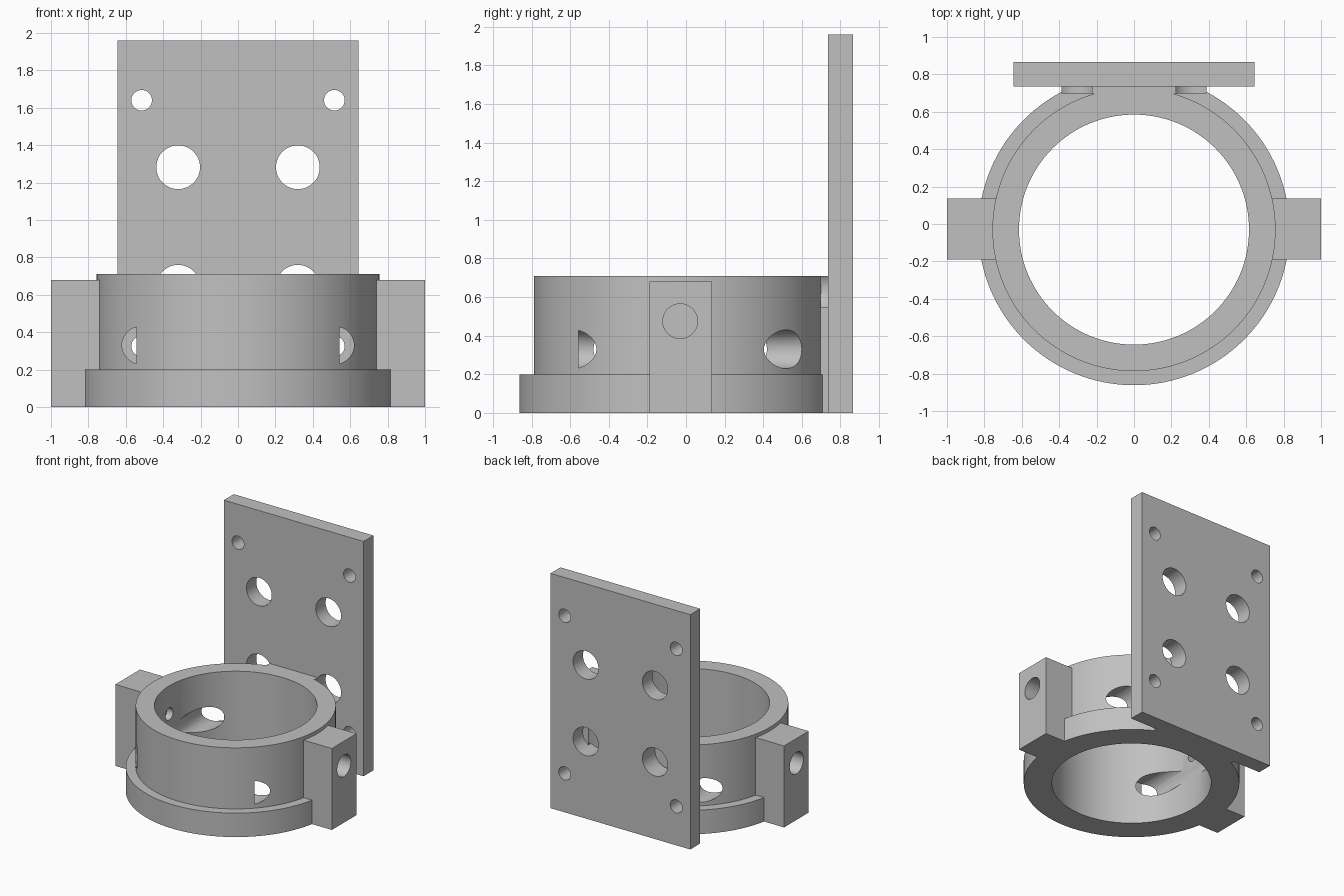
import bpy
import bmesh
from math import radians, tau
from mathutils import Matrix, Vector

old = bpy.data.objects.get("Cube")
if old:
    bpy.data.objects.remove(old, do_unlink=True)

grey = bpy.data.materials.new("plain_grey")
grey.use_nodes = True
COLOUR = (0.53, 0.53, 0.53, 1)
grey.diffuse_color = COLOUR
grey.node_tree.nodes["Principled BSDF"].inputs["Base Color"].default_value = COLOUR

RING_Y = -0.03
SIDES = (-1, 1)


def make(name, bm):
    bmesh.ops.recalc_face_normals(bm, faces=bm.faces)
    mesh = bpy.data.meshes.new(name)
    bm.to_mesh(mesh)
    bm.free()
    mesh.materials.append(grey)
    ob = bpy.data.objects.new(name, mesh)
    bpy.context.collection.objects.link(ob)
    return ob


def box(name, low, high):
    bm = bmesh.new()
    low, high = Vector(low), Vector(high)
    bmesh.ops.create_cube(bm, size=1, matrix=Matrix.Translation((low + high) / 2)
                          @ Matrix.Diagonal((*(high - low), 1)))
    return make(name, bm)


def rod(axis, radius, start, end):
    """Hole cutter running along the given axis from start to end."""
    start, end = Vector(start), Vector(end)
    turn = Matrix.Rotation(radians(90), 4, "Y" if axis == "X" else "X")
    bm = bmesh.new()
    bmesh.ops.create_cone(bm, cap_ends=True, segments=48, radius1=radius, radius2=radius,
                          depth=(end - start).length,
                          matrix=Matrix.Translation((start + end) / 2) @ turn)
    ob = make("hole_cutter", bm)
    ob.hide_render = True
    return ob


def cut(ob, cutters):
    """Drill all cutters out of the object and bake the result."""
    for c in cutters:
        mod = ob.modifiers.new("drill", "BOOLEAN")
        mod.operation = "DIFFERENCE"
        mod.solver = "EXACT"
        mod.object = c
    bpy.context.view_layer.update()
    graph = bpy.context.evaluated_depsgraph_get()
    mesh = bpy.data.meshes.new_from_object(ob.evaluated_get(graph))
    ob.modifiers.clear()
    ob.data = mesh


# Collar: flanged ring turned from a stepped profile
bm = bmesh.new()
profile = [(0.615, 0), (0.832, 0), (0.832, 0.2), (0.757, 0.2), (0.757, 0.71), (0.615, 0.71)]
verts = [bm.verts.new((r, RING_Y, z)) for r, z in profile]
edges = [bm.edges.new((v, verts[i - 1])) for i, v in enumerate(verts)]
bmesh.ops.spin(bm, geom=verts + edges, cent=(0, RING_Y, 0), axis=(0, 0, 1),
               angle=tau, steps=128, use_merge=True)
bmesh.ops.remove_doubles(bm, verts=bm.verts, dist=0.0001)
collar = make("collar", bm)

# Side lugs, back plate and the pad that joins plate and collar
lugs = [box(name, (min(s * 0.68, s), -0.19, 0), (max(s * 0.68, s), 0.135, 0.68))
        for s, name in zip(SIDES, ("right_lug", "left_lug"))]
plate = box("back_plate", (-0.645, 0.735, 0), (0.645, 0.865, 1.96))
pad = box("joining_pad", (-0.387, 0.6, 0), (0.387, 0.735, 0.71))
# Pad is only as deep as the collar wall needs
for v in pad.data.vertices:
    v.co.y = max(v.co.y, 0.698)

# Hole cutters, mirrored left and right
sockets = [rod("X", 0.09, (s * 0.70, RING_Y, 0.475), (s * 1.1, RING_Y, 0.475)) for s in SIDES]
recesses = [rod("X", 0.05, (s * 0.5, RING_Y, 0.475), (s * 0.67, RING_Y, 0.475)) for s in SIDES]
access = [rod("Y", 0.1, (s * 0.52, -0.558, 0.33), (s * 0.52, 0.72, 0.33)) for s in SIDES]
large = [rod("Y", 0.117, (s * 0.32, 0.69, z), (s * 0.32, 1, z)) for s in SIDES for z in (0.643, 1.282)]
small = [rod("Y", 0.055, (s * 0.515, 0.72, z), (s * 0.515, 1, z)) for s in SIDES for z in (0.325, 1.64)]

cut(collar, sockets + recesses + access)
for lug, socket in zip(lugs, sockets):
    cut(lug, [socket])
cut(plate, large + small)
cut(pad, large)

for c in sockets + recesses + access + large + small:
    bpy.data.objects.remove(c, do_unlink=True)

# Smooth the round walls, keep the rims sharp
bpy.ops.object.select_all(action="DESELECT")
for ob in [collar, plate, pad] + lugs:
    ob.select_set(True)
bpy.context.view_layer.objects.active = collar
bpy.ops.object.shade_smooth_by_angle(angle=radians(30))
